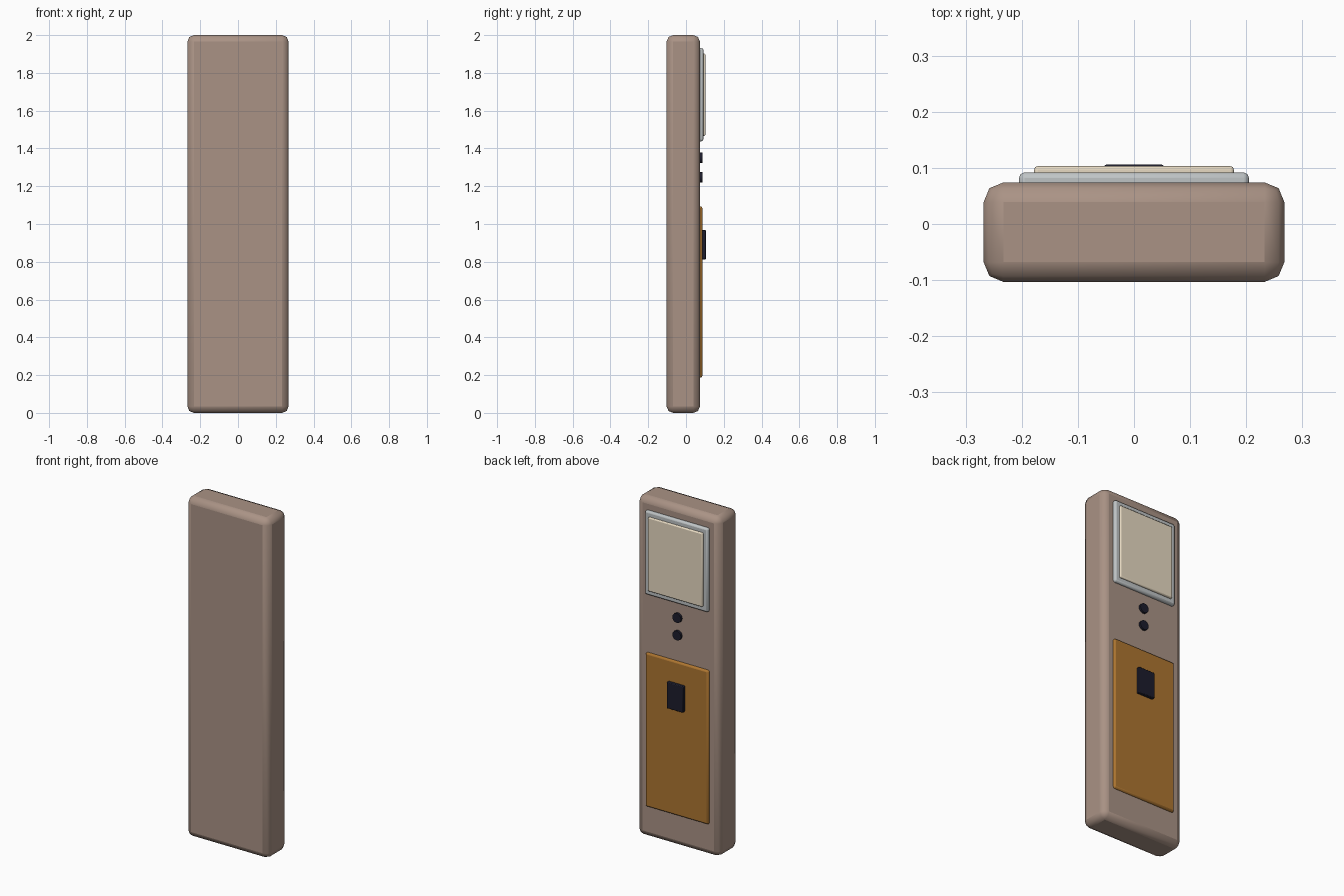
import bpy, math

if "Cube" in bpy.data.objects:
    bpy.data.objects.remove(bpy.data.objects["Cube"])


def material(name, color):
    m = bpy.data.materials.new(name)
    m.diffuse_color = (*color, 1)
    m.use_nodes = True
    m.node_tree.nodes["Principled BSDF"].inputs["Base Color"].default_value = m.diffuse_color
    return m


def finish(ob, name, mat, bevel, segments):
    ob.name = name
    ob.data.materials.append(mat)
    if bevel:
        b = ob.modifiers.new("bevel", "BEVEL")
        b.width, b.segments = bevel, segments
        b.limit_method = "ANGLE"
    bpy.ops.object.shade_smooth_by_angle(angle=math.radians(46))
    return ob


def box(name, half_x, y, z, mat, bevel, segments=2):
    bpy.ops.mesh.primitive_cube_add(
        size=1, location=(0, (y[0] + y[1]) / 2, (z[0] + z[1]) / 2))
    ob = bpy.context.object
    ob.scale = (half_x * 2, y[1] - y[0], z[1] - z[0])
    bpy.ops.object.transform_apply(location=False, rotation=False, scale=True)
    return finish(ob, name, mat, bevel, segments)


taupe = material("taupe", (0.40, 0.29, 0.235))
silver = material("silver", (0.52, 0.55, 0.56))
cream = material("cream", (0.80, 0.70, 0.54))
amber = material("amber", (0.42, 0.18, 0.03))
black = material("black", (0.012, 0.012, 0.025))

# Case
box("case", 0.268, (-0.103, 0.074), (0, 2), taupe, 0.035)

# Display frame and display panel
box("display_frame", 0.205, (0.05, 0.092), (1.438, 1.931), silver, 0.01)
box("display_panel", 0.178, (0.06, 0.103), (1.467, 1.902), cream, 0.006)

# Lower cover and its latch
box("lower_cover", 0.205, (0.05, 0.087), (0.187, 1.093), amber, 0.01)
box("latch", 0.053, (0.07, 0.106), (0.813, 0.967), black, 0.004)

# Two round buttons
for i, z in enumerate((1.35, 1.247)):
    bpy.ops.mesh.primitive_cylinder_add(
        vertices=16, radius=0.028, depth=0.037,
        location=(0, 0.0685, z), rotation=(math.pi / 2, 0, 0))
    finish(bpy.context.object, f"button_{i + 1}", black, 0, 1)
